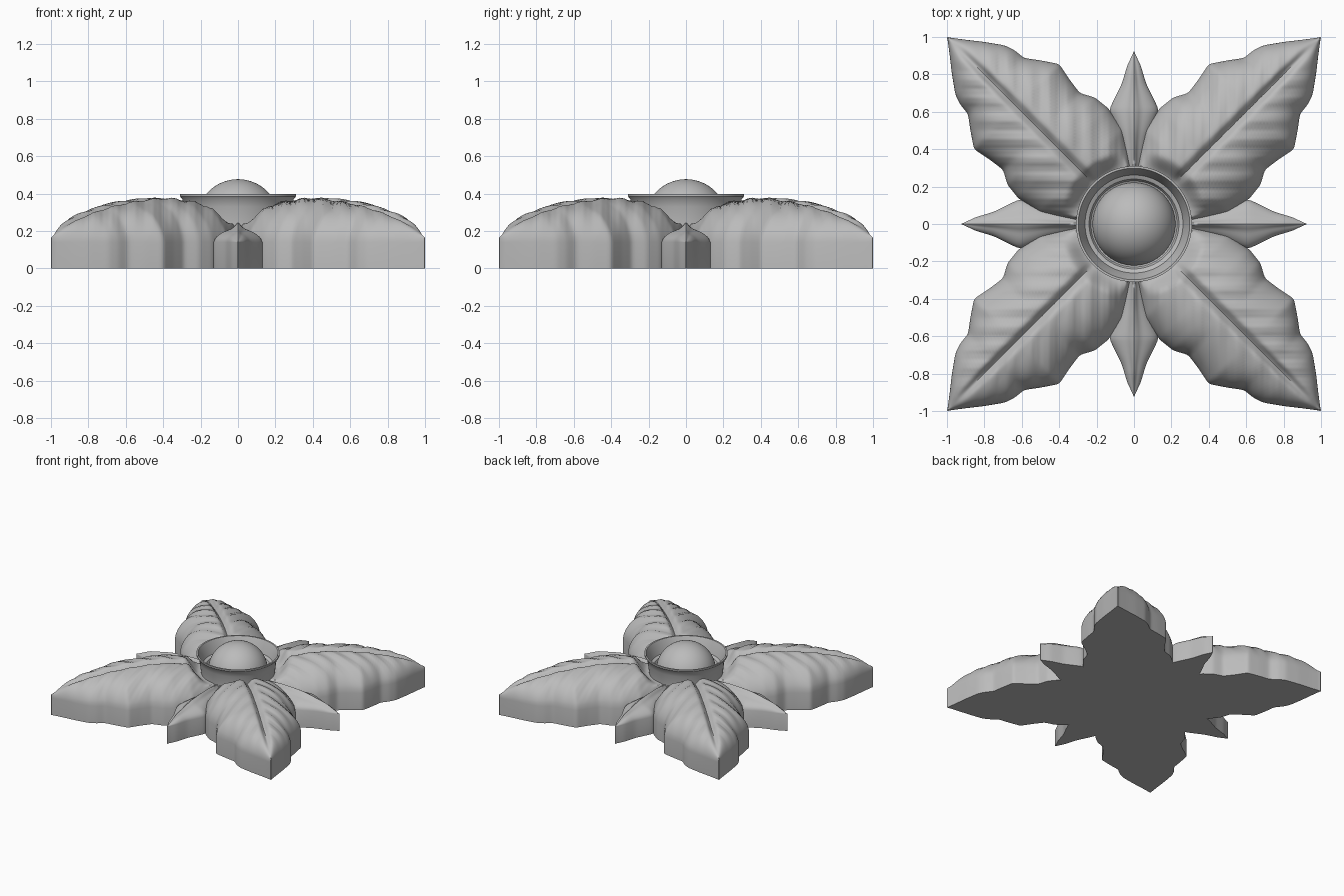
import bpy
import bmesh
from math import sin, cos, pi, exp, hypot, radians

cube = bpy.data.objects.get("Cube")
if cube:
    bpy.data.objects.remove(cube, do_unlink=True)

GREY = (0.5, 0.5, 0.5, 1)
stone = bpy.data.materials.new("plain grey")
stone.use_nodes = True
stone.diffuse_color = GREY
stone.node_tree.nodes["Principled BSDF"].inputs["Base Color"].default_value = GREY
EDGE = 0.14  # height of the vertical side wall


def lerp(points, u):
    """Piecewise-linear value, clamped at both ends."""
    if u <= points[0][0]:
        return points[0][1]
    for (a, p), (b, q) in zip(points, points[1:]):
        if u <= b:
            return p + (q - p) * (u - a) / (b - a)
    return points[-1][1]


def soft(points, u, step=0.012):
    """Lightly rounded version of lerp."""
    return sum(lerp(points, u + k * step) for k in (-1, 0, 0, 1)) / 4


def finish(name, bm, angle=40):
    bmesh.ops.remove_doubles(bm, verts=bm.verts, dist=0.0001)
    bmesh.ops.recalc_face_normals(bm, faces=bm.faces)
    mesh = bpy.data.meshes.new(name)
    bm.to_mesh(mesh)
    bm.free()
    mesh.materials.append(stone)
    obj = bpy.data.objects.new(name, mesh)
    bpy.context.collection.objects.link(obj)
    bpy.ops.object.select_all(action="DESELECT")
    obj.select_set(True)
    bpy.context.view_layer.objects.active = obj
    bpy.ops.object.shade_smooth_by_angle(angle=radians(angle))
    return obj


def petal(name, length, width, height, rows, cols):
    """Solid petal along +x: carved top, vertical walls, flat base."""
    bm = bmesh.new()
    loops = []
    for i in range(rows + 1):
        u = length * i / rows
        w = max(soft(width, u), 0.002)
        pts = [(u, -w, 0)]
        for j in range(cols + 1):
            s = 2 * j / cols - 1
            t = 0.6 * s + 0.4 * sin(s * pi / 2)
            pts.append((u, w * t, height(u, w * t, t)))
        pts.append((u, w, 0))
        loops.append([bm.verts.new(p) for p in pts])
    n = len(loops[0])
    for a, b in zip(loops, loops[1:]):
        for j in range(n):
            k = (j + 1) % n
            bm.faces.new((a[j], a[k], b[k], b[j]))
    bm.faces.new(loops[0])
    bm.faces.new(loops[-1])
    return finish(name, bm)


def hollow(z, r):
    """Sink the surface into a moat around the central ring."""
    k = min(max((r - 0.29) / 0.11, 0), 1)
    k = k * k * (3 - 2 * k)
    return 0.24 + (z - 0.24) * k if z > 0.24 else z


# Scalloped leaf outline and spine height
leaf_width = [(0, 0), (0.2, 0.2), (0.4, 0.32), (0.537, 0.34), (0.626, 0.33),
              (0.7, 0.29), (0.788, 0.302), (0.887, 0.322), (0.972, 0.265),
              (1.043, 0.212), (1.11, 0.205), (1.163, 0.187), (1.252, 0.124),
              (1.333, 0.06), (1.412, 0)]
leaf_spine = [(0.2, 0.33), (0.4, 0.36), (0.57, 0.378), (0.7, 0.373), (0.85, 0.357),
              (1.0, 0.333), (1.13, 0.302), (1.25, 0.265), (1.33, 0.23), (1.412, 0.16)]


def leaf_height(u, v, t):
    dome = max(1 - abs(t) ** 2.2, 0) ** 0.6
    z = EDGE + (soft(leaf_spine, u, 0.03) - EDGE) * dome
    # Midrib groove and slanting side veins
    fade = min(1, max(0, (1.4 - u) / 0.3))
    z -= 0.04 * fade * exp(-(v / 0.022) ** 2)
    phase = u - abs(v)
    vein = 0.006 * sin(2 * pi * phase / 0.15) + 0.002 * sin(2 * pi * phase / 0.045)
    z += vein * dome * fade * min(1, abs(v) / 0.08)
    return hollow(z, hypot(u, v))


# Pointed sepal between the leaves
sepal_width = [(0, 0.03), (0.3, 0.05), (0.45, 0.08), (0.55, 0.115), (0.61, 0.132),
               (0.66, 0.11), (0.75, 0.065), (0.85, 0.035), (0.922, 0)]
sepal_spine = [(0.3, 0.25), (0.5, 0.245), (0.61, 0.235), (0.8, 0.195), (0.922, 0.14)]


def sepal_height(u, v, t):
    round_part = max(1 - t * t, 0) ** 0.6
    ridge = exp(-(t / 0.2) ** 2)
    z = EDGE + (soft(sepal_spine, u) - EDGE) * (0.75 * round_part + 0.25 * ridge)
    return hollow(z, u)


for i, side in enumerate(("back_left", "back_right", "front_right", "front_left")):
    leaf = petal("leaf_" + side, 1.412, leaf_width, leaf_height, 110, 56)
    leaf.rotation_euler.z = pi / 4 + i * pi / 2
for i, side in enumerate(("left", "back", "right", "front")):
    sepal = petal("sepal_" + side, 0.922, sepal_width, sepal_height, 50, 24)
    sepal.rotation_euler.z = i * pi / 2


def lathe(name, profile, segments=96):
    bm = bmesh.new()
    rings = [[bm.verts.new((r * cos(2 * pi * k / segments), r * sin(2 * pi * k / segments), z))
              for k in range(segments)] for r, z in profile]
    for a, b in zip(rings, rings[1:]):
        for k in range(segments):
            m = (k + 1) % segments
            bm.faces.new((a[k], a[m], b[m], b[k]))
    bm.faces.new(rings[0])
    bm.faces.new(rings[-1])
    return finish(name, bm, 35)


# Flared cup with a raised rim and a small inner bead
lathe("centre_cup", [(0.27, 0), (0.275, 0.24), (0.285, 0.33), (0.298, 0.37), (0.31, 0.385),
                     (0.31, 0.397), (0.298, 0.397), (0.278, 0.35), (0.262, 0.30),
                     (0.25, 0.295), (0.24, 0.29), (0.23, 0.27), (0.2, 0.26)])

# Domed bud in the middle
dome = [(0.222, 0.2)]
dome += [(0.222 * cos(a * pi / 40), 0.255 + 0.222 * sin(a * pi / 40)) for a in range(20)]
lathe("centre_bud", dome + [(0.002, 0.477)])
